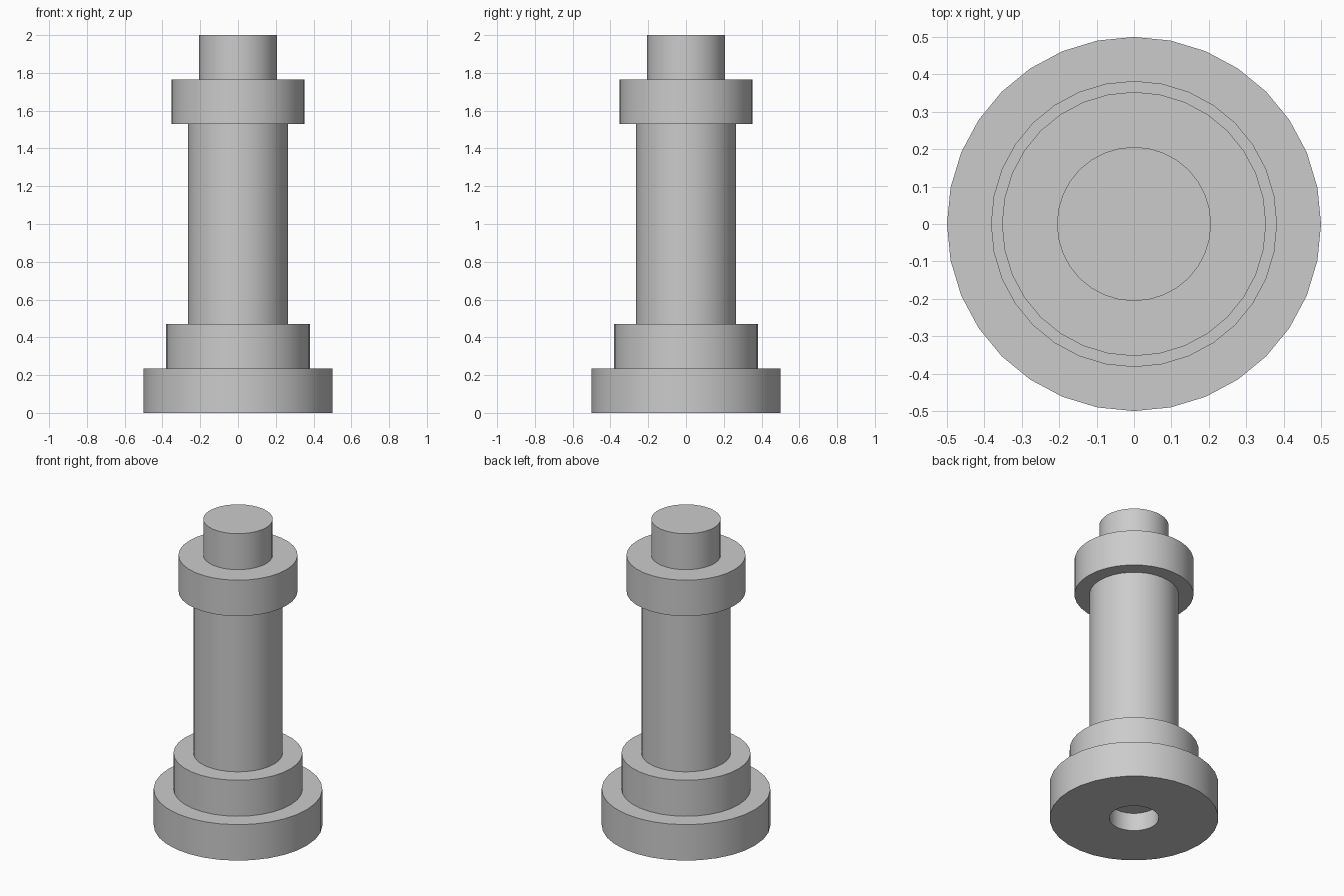
import bpy
import bmesh
import math

if "Cube" in bpy.data.objects:
    bpy.data.objects.remove(bpy.data.objects["Cube"])

U = 2 / 17      # module: the model is 17 modules tall
SIDES = 32

gray = bpy.data.materials.new("light_gray")
gray.diffuse_color = (0.6, 0.6, 0.6, 1)
gray.use_nodes = True
gray.node_tree.nodes["Principled BSDF"].inputs["Base Color"].default_value = gray.diffuse_color

# Half-profile (radius, height) in modules: bottom socket, stepped base, shaft, collar, top stud
profile = [
    (0, 1), (1.25, 1), (1.25, 0),
    (4.25, 0), (4.25, 2),
    (3.25, 2), (3.25, 4),
    (2.25, 4), (2.25, 13),
    (3, 13), (3, 15),
    (1.75, 15), (1.75, 17), (0, 17),
]

# Turn the profile around the z axis
bm = bmesh.new()
verts = [bm.verts.new((r * U, 0, z * U)) for r, z in profile]
edges = [bm.edges.new(pair) for pair in zip(verts, verts[1:])]
bmesh.ops.spin(bm, geom=verts + edges, cent=(0, 0, 0), axis=(0, 0, 1),
               angle=math.tau, steps=SIDES, use_merge=True)
bmesh.ops.remove_doubles(bm, verts=bm.verts[:], dist=1e-5)
bmesh.ops.recalc_face_normals(bm, faces=bm.faces[:])

mesh = bpy.data.meshes.new("stepped_column")
bm.to_mesh(mesh)
bm.free()
mesh.materials.append(gray)
column = bpy.data.objects.new("stepped_column", mesh)
bpy.context.collection.objects.link(column)

# Smooth round walls, crisp rims
bpy.context.view_layer.objects.active = column
column.select_set(True)
bpy.ops.object.shade_smooth_by_angle(angle=math.radians(30))
